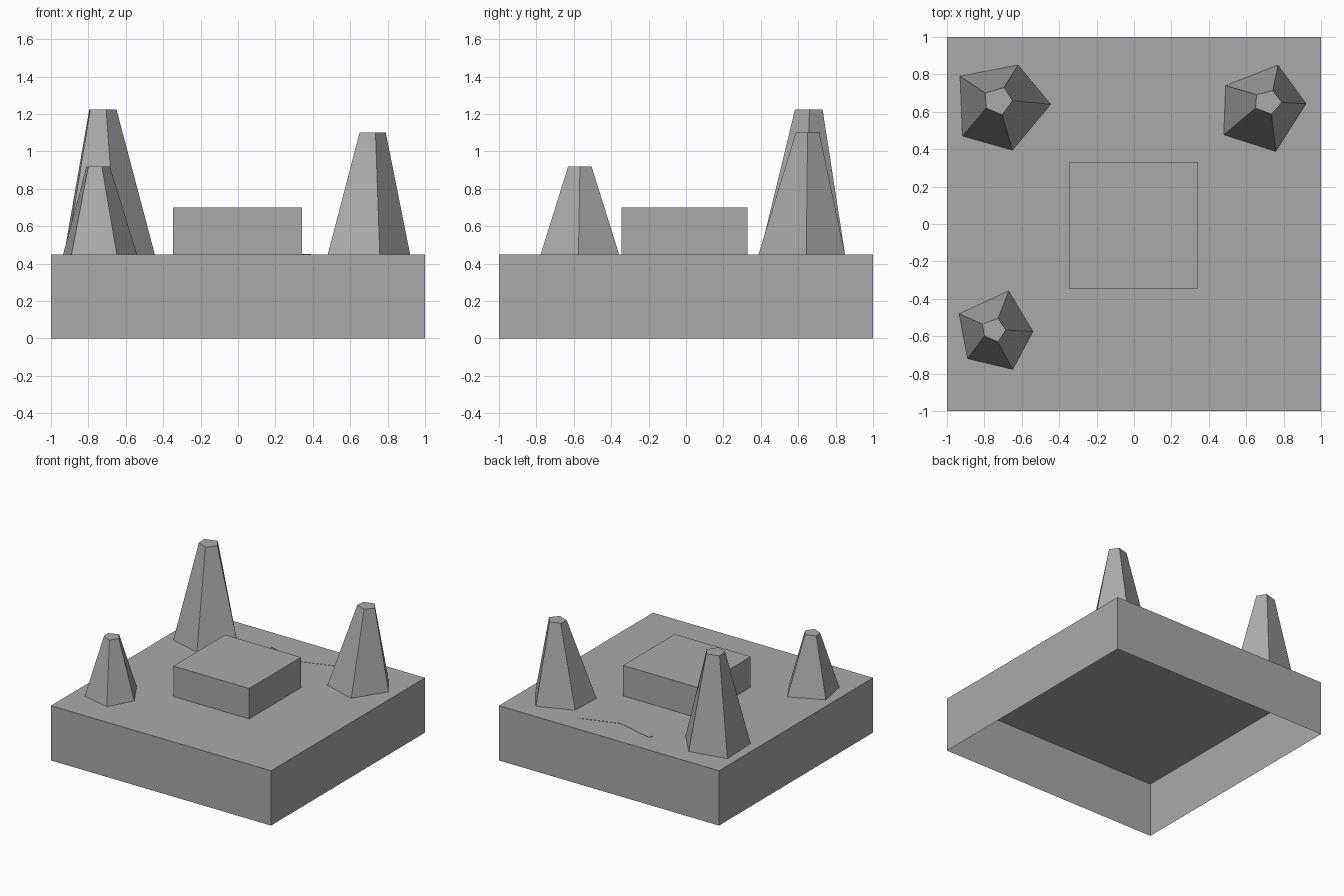
import bpy

if "Cube" in bpy.data.objects:
    bpy.data.objects.remove(bpy.data.objects["Cube"])

stone = bpy.data.materials.new("stone_grey")
stone.diffuse_color = (0.4, 0.4, 0.4, 1)
stone.use_nodes = True
stone.node_tree.nodes["Principled BSDF"].inputs["Base Color"].default_value = stone.diffuse_color
DECK = 0.45


def prism(name, base, z0, z1, top=None):
    """Open-bottomed solid between a base outline and a top outline (anticlockwise)."""
    top = top or base
    n = len(base)
    verts = [(x, y, z0) for x, y in base] + [(x, y, z1) for x, y in top]
    faces = [(i, (i + 1) % n, (i + 1) % n + n, i + n) for i in range(n)]
    faces.append(tuple(range(n, 2 * n)))
    mesh = bpy.data.meshes.new(name)
    mesh.from_pydata(verts, [], faces)
    mesh.materials.append(stone)
    obj = bpy.data.objects.new(name, mesh)
    bpy.context.collection.objects.link(obj)
    return obj


def rect(x0, x1, y0, y1):
    return [(x0, y0), (x1, y0), (x1, y1), (x0, y1)]


# Hollow slab, open underneath
prism("ground_slab", rect(-1, 1, -1, 1), 0, DECK)

# Low block in the middle
prism("centre_block", rect(-0.347, 0.343, -0.345, 0.328), DECK, 0.70)

# Tapered five-sided pillars with irregular outlines
prism("tall_pillar",
      [(-0.62, 0.85), (-0.93, 0.79), (-0.917, 0.47), (-0.65, 0.395), (-0.445, 0.64)],
      DECK, 1.225,
      [(-0.695, 0.73), (-0.795, 0.70), (-0.79, 0.62), (-0.705, 0.583), (-0.65, 0.66)])
prism("middle_pillar",
      [(0.77, 0.85), (0.49, 0.74), (0.48, 0.477), (0.758, 0.388), (0.92, 0.643)],
      DECK, 1.10,
      [(0.742, 0.713), (0.655, 0.692), (0.65, 0.62), (0.735, 0.587), (0.79, 0.65)])
prism("short_pillar",
      [(-0.67, -0.358), (-0.935, -0.48), (-0.89, -0.72), (-0.648, -0.777), (-0.54, -0.575)],
      DECK, 0.92,
      [(-0.727, -0.505), (-0.81, -0.535), (-0.80, -0.598), (-0.728, -0.63), (-0.685, -0.567)])

# Thin bent strip lying on the slab
prism("bent_strip",
      [(-0.25, 0.783), (0.08, 0.70), (0.39, 0.803), (0.378, 0.84), (0.08, 0.74), (-0.24, 0.82)],
      DECK, DECK + 0.002)
